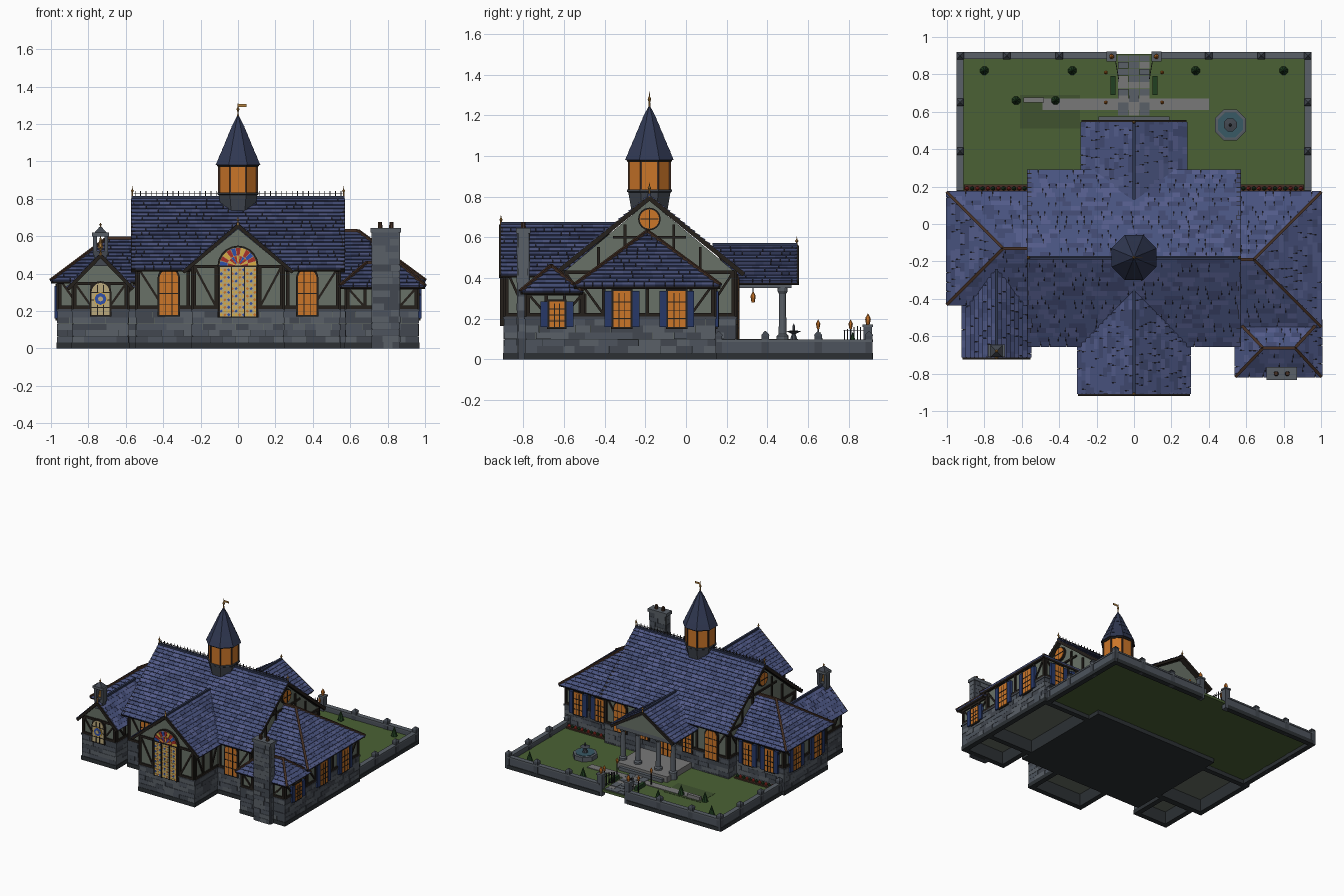
import bpy, bmesh, math, random
from mathutils import Vector as V

if "Cube" in bpy.data.objects:
    bpy.data.objects.remove(bpy.data.objects["Cube"])
random.seed(4)
COL = dict(tile1=(.065, .085, .21), tile2=(.05, .065, .16), tile3=(.085, .105, .25), stone1=(.075, .088, .11), stone2=(.055, .064, .08),
           stone3=(.10, .115, .135), plaster=(.14, .165, .135), wood=(.018, .014, .011), glow=(.6, .18, .022), shutter=(.02, .04, .14),
           grass=(.07, .12, .035), grass2=(.05, .085, .028), hedge=(.015, .05, .015), gold=(.45, .22, .05), iron=(.02, .02, .025),
           base=(.025, .03, .034), red=(.4, .03, .02), blue=(.03, .08, .4), yellow=(.7, .42, .06), cream=(.5, .4, .2),
           paving=(.19, .19, .19), ridge=(.06, .03, .018), water=(.04, .1, .13), spire=(.03, .04, .085))
TILES, STONES, parts = ('tile1', 'tile1', 'tile2', 'tile3'), ('stone1', 'stone2', 'stone3'), {}

def solid(part, a, b, mat):  # closed prism between two rings of points
    bm, slots = parts.setdefault(part, (bmesh.new(), []))
    if mat not in slots:
        slots.append(mat)
    n, va, vb = len(a), [bm.verts.new(p) for p in a], [bm.verts.new(p) for p in b]
    for f in [va, vb[::-1]] + [[va[i], vb[i], vb[(i + 1) % n], va[(i + 1) % n]] for i in range(n)]:
        bm.faces.new(f).material_index = slots.index(mat)
def box(part, x0, x1, y0, y1, z0, z1, mat):
    solid(part, *[[(x0, y0, z), (x1, y0, z), (x1, y1, z), (x0, y1, z)] for z in (z0, z1)], mat)
def beam(part, p, q, w, mat):
    p, q = V(p), V(q)
    d = (q - p).normalized()
    s = (d.cross(V((0, 0, 1))) if abs(d.z) < .95 else V((1, 0, 0))).normalized() * w / 2
    t = d.cross(s).normalized() * w / 2
    solid(part, *[[c + s + t, c - s + t, c - s - t, c + s - t] for c in (p, q)], mat)
def polar(r, i, n, x=0, y=0):
    return x + r * math.cos(i * math.tau / n), y + r * math.sin(i * math.tau / n)
def lathe(part, x, y, prof, n, mat):
    rings = [[(*polar(max(r, .0006), i + .5, n, x, y), z) for i in range(n)] for r, z in prof]
    for a, b in zip(rings, rings[1:]):
        solid(part, a, b, mat)

# wall planes: P(u along wall, z, d outward)
def wall(axis, pos, s):
    return (lambda u, z, d: (u, pos + s * d, z)) if axis == 'y' else (lambda u, z, d: (pos + s * d, u, z))
def panel(part, P, pts, d0, d1, mat):
    solid(part, *[[P(u, z, d) for u, z in pts] for d in (d0, d1)], mat)
def strip(part, P, a, b, w, mat, d=.01):
    a, b = V(a), V(b)
    n = V((a.y - b.y, b.x - a.x)).normalized() * w / 2
    panel(part, P, [a + n, b + n, b - n, a - n], -.005, d, mat)
def stones(P, u0, u1, z0, z1, part='stonework'):
    rows = round((z1 - z0) / .034)
    for i in range(rows):
        u, za, zb = u0, z0 + (z1 - z0) * i / rows, z0 + (z1 - z0) * (i + 1) / rows
        while u < u1 - .001:
            e = u + random.uniform(.05, .11)
            e = u1 if e > u1 - .03 else e
            panel(part, P, [(u, za), (e - .001, za), (e - .001, zb - .001), (u, zb - .001)], -.004, random.uniform(.005, .008), random.choice(STONES))
            u = e
def timber(P, u0, u1, z0, z1, n):
    us = [u0 + .008 + (u1 - u0 - .016) * i / n for i in range(n + 1)]
    for a, b in [((u0, z), (u1, z)) for z in (z0, z1)] + [((u, z0), (u, z1)) for u in us]:
        strip('timber_frame', P, a, b, .017, 'wood')
    for a, b in ((us[1], us[0]), (us[-2], us[-1])):
        strip('timber_frame', P, (a, z0), (b, z1), .012, 'wood', .008)
def arch(u, w, z0, z1):
    return [(u - w / 2, z0), (u + w / 2, z0)] + [polar(w / 2, i, 20, u, z1 - w / 2) for i in range(11)]
def window(P, u, w, z0, z1, arched=False, shutters=False, glass='glow'):
    f = arch if arched else lambda u, w, a, b: [(u - w / 2, a), (u + w / 2, a), (u + w / 2, b), (u - w / 2, b)]
    panel('window_frames', P, f(u, w + .02, z0 - .01, z1 + .01), -.01, .016, 'wood')
    panel('window_glass', P, f(u, w, z0, z1), -.01, .019, glass)
    for k in (-1, 1):
        strip('window_frames', P, (u + k * w / 6, z0), (u + k * w / 6, z1 - .01), .004, 'wood', .022)
        if shutters:
            strip('shutters', P, (u + k * (w / 2 + .026), z0), (u + k * (w / 2 + .026), z1), .034, 'shutter', .02)
    for z in [z0 + (z1 - z0) * k / 4.3 for k in (1, 2, 3)]:
        strip('window_frames', P, (u - w / 2, z), (u + w / 2, z), .004, 'wood', .022)
def body(x0, x1, y0, y1, zt, nx, ny, rim=.03):  # stone base, plaster walls, timber frame
    box('plaster_walls', x0, x1, y0, y1, .1, zt, 'plaster')
    for b in ((x0, x1, y0, y0 + rim), (x0, x1, y1 - rim, y1), (x0, x0 + rim, y0, y1), (x1 - rim, x1, y0, y1)):
        box('foundation', *b, 0, .12, 'base')
    for ax, pos, s, a, b, n in (('y', y0, -1, x0, x1, nx), ('y', y1, 1, x0, x1, nx), ('x', x0, -1, y0, y1, ny), ('x', x1, 1, y0, y1, ny)):
        P = wall(ax, pos, s)
        strip('plinth', P, (a - .009, .016), (b + .009, .016), .032, 'base', .01)
        stones(P, a - .005, b + .005, .032, .2)
        strip('stone_ledge', P, (a - .009, .205), (b + .009, .205), .012, 'stone2', .011)
        timber(P, a, b, .22, zt - .012, n)
def slope(A, B, C, D):  # shingled roof face: A,B eave ends, C,D ridge ends above B,A
    A, B, C, D = [V(p) - V((0, 0, .007)) for p in (A, B, C, D)]
    C = D + (B - A) * .004 if (C - D).length < .001 else C
    e = (B - A).normalized()
    n = e.cross(D - A).normalized()
    n = -n if n.z < 0 else n
    solid('roof_deck', [A, B, C, D], [p - n * .014 for p in (A, B, C, D)], 'wood')
    rows = round(((D - A) - e * (D - A).dot(e)).length / .031)
    for i in range(rows):
        L = [A.lerp(D, (i + k) / rows) for k in (0, 1)]
        lim = [((L[k] - A).dot(e), (B.lerp(C, (i + k) / rows) - A).dot(e)) for k in (0, 1)]
        u, end = min(lim[0][0], lim[1][0]) - random.uniform(0, .04), max(lim[0][1], lim[1][1])
        while u < end:
            v = u + random.uniform(.035, .06)
            c = [[min(max(q, lim[k][0]), lim[k][1]) for q in (u, v - .001)] for k in (0, 1)]
            if max(c[0][1] - c[0][0], c[1][1] - c[1][0]) > .003:
                q = [L[k] + e * (c[k][j] - lim[k][0]) for k, j in ((0, 0), (0, 1), (1, 1), (1, 0))]
                solid('roof_tiles', [p - n * .002 for p in q], [p + n * t for p, t in zip(q, (.01, .01, .003, .003))], random.choice(TILES))
            u = v
def finial(x, y, z, h=.06):
    lathe('finials', x, y, [(.006, z - .01), (.004, z + h * .4), (.009, z + h * .55), (.003, z + h * .7), (0, z + h)], 6, 'gold')
def gable_y(xc, hw, y_open, y_eave, y_ridge, ze, zr):
    for s in (-1, 1):
        e0 = (xc + s * hw, y_open, ze)
        slope(e0, (xc + s * hw, y_eave, ze), (xc, y_ridge, zr), (xc, y_open, zr))
        beam('bargeboards', V(e0) - V((s * .006, 0, .012)), (xc, y_open, zr - .014), .02, 'wood')
    beam('ridge_caps', (xc, y_open, zr - .002), (xc, y_ridge, zr - .002), .016, 'spire')
    finial(xc, y_open, zr - .01, .05)
def hip(x_out, x_end, x_in, y0, y1, ze, zr):
    R, I = (x_end, (y0 + y1) / 2, zr), (x_in, (y0 + y1) / 2, zr)
    for y in (y0, y1):
        slope((x_out, y, ze), (x_in, y, ze), I, R)
        beam('hip_caps', (x_out, y, ze), R, .016, 'ridge')
    slope((x_out, y0, ze), (x_out, y1, ze), R, R)
    beam('hip_caps', R, I, .016, 'ridge')

# main hall: walls, gable ends with round windows, roof and cresting
body(-.54, .54, -.6, .24, .44, 8, 6, .42)
for s in (-1, 1):
    P = wall('x', s * .54, s)
    panel('gable_walls', P, [(-.6, .43), (.24, .43), (-.18, .78)], -.3, 0, 'plaster')
    for k in (-.25, -.12, .12, .25):
        strip('timber_frame', P, (-.18 + k, .44), (-.18 + k, .765 - abs(k) * .85), .014, 'wood')
    strip('timber_frame', P, (-.36, .6), (0, .6), .014, 'wood')
    for r, d, m in ((.056, .016, 'wood'), (.048, .02, 'glow')):
        panel('round_window', P, [polar(r, i, 16, -.18, .69) for i in range(16)], -.01, d, m)
    for a, b in (((-.18, .645), (-.18, .735)), ((-.225, .69), (-.135, .69))):
        strip('round_window', P, a, b, .005, 'wood', .023)
    for y in (-.648, .285):
        beam('bargeboards', (s * .56, y, .416), (s * .56, -.18, .793), .022, 'wood')
    finial(s * .565, -.18, .81)
for y in (-.65, .285):
    slope((-.57, y, .43), (.57, y, .43), (.57, -.18, .81), (-.57, -.18, .81))
beam('ridge_caps', (-.57, -.18, .807), (.57, -.18, .807), .018, 'spire')
beam('ridge_cresting', (-.56, -.18, .827), (.56, -.18, .827), .004, 'iron')
for i in range(39):
    beam('ridge_cresting', (-.55 + i * .02895, -.18, .81), (-.55 + i * .02895, -.18, .842), .004, 'iron')

# front bay, left gable annex, rear porch roof, hipped wings, right annex
for b in ((-.24, .24, -.89, -.58, .45, 4, 3), (-.96, -.53, -.39, .14, .38, 4, 5), (.53, .96, -.52, .14, .38, 4, 6),
          (-.88, -.59, -.69, -.38, .36, 3, 3), (.58, .96, -.785, -.5, .335, 4, 3)):
    body(*b)
for y, a, b, z, top in ((-.89, -.24, .24, .44, .64), (-.69, -.88, -.59, .35, .485)):
    panel('gable_walls', wall('y', y, -1), [(a, z), (b, z), ((a + b) / 2, top)], -.25, 0, 'plaster')
gable_y(0, .298, -.91, -.6, -.34, .42, .67)
gable_y(-.735, .18, -.715, -.4, -.24, .33, .51)
gable_y(0, .28, .545, .25, .13, .385, .565)
hip(-1, -.7, -.53, -.43, .17, .365, .59)
hip(1, .64, .53, -.55, .17, .365, .63)
hip(.545, .69, .775, -.815, -.51, .335, .46)
hip(1, .86, .775, -.815, -.51, .335, .46)

# windows and doors
front, bay, rear, right = wall('y', -.6, -1), wall('y', -.89, -1), wall('y', .24, 1), wall('x', .96, 1)
for s in (-1, 1):
    window(front, s * .37, .1, .18, .425, True)
    window(rear, s * .4, .1, .18, .41, True)
    window(rear, s * .19, .07, .18, .33)
    for x in (.65, .84):
        window(wall('y', .14, 1), s * x, .07, .16, .335, False, True)
for P, u, w, z in ((right, -.315, .085, .335), (right, -.045, .085, .335), (right, -.635, .075, .285),
                   (wall('x', -.96, -1), -.26, .085, .335), (wall('x', -.96, -1), 0, .085, .335)):
    window(P, u, w, .16, z, False, True)
window(rear, 0, .12, .1, .33)
# stained glass: large window with diamond panes and fan, small arched window
panel('window_frames', bay, arch(0, .22, .165, .55), -.01, .016, 'wood')
panel('stained_glass', bay, arch(0, .2, .17, .54), -.01, .018, 'cream')
for i in range(10):
    for j in range(13):
        u, z = -.09 + i * .02, .18 + j * .02
        panel('stained_glass', bay, [(u - .009, z), (u, z - .009), (u + .009, z), (u, z + .009)], .01, .02, ('yellow', 'glow', 'blue', 'yellow')[(i + 2 * j) % 4])
for i in range(11):
    for r0, r1, k in ((.015, .055, 0), (.058, .098, 1)):
        panel('stained_glass', bay, [polar(r, i + t, 22, 0, .44) for r, t in ((r0, 0), (r1, 0), (r1, .9), (r0, .9))], .01, .021,
              ('red', 'yellow', 'red', 'blue')[(i + k) % 4])
for a, b in [((u, .165), (u, .44)) for u in (-.1, -.035, .035, .1)] + [((-.11, .44), (.11, .44))]:
    strip('window_frames', bay, a, b, .007, 'wood', .025)
P = wall('y', -.69, -1)
window(P, -.735, .095, .18, .35, True, False, 'cream')
for r, m in ((.038, 'yellow'), (.032, 'blue'), (.014, 'cream')):
    panel('stained_glass', P, [polar(r, i, 8, -.735, .265) for i in range(8)], .01, .032 - r * .2, m)

# lantern tower with spire and vane
lathe('tower_base', 0, -.18, [(.09, .7), (.112, .82), (.12, .825), (.12, .835)], 8, 'stone2')
lathe('tower_glass', 0, -.18, [(.11, .83), (.11, .98)], 8, 'glow')
for i in range(8):
    x, y = polar(.11, i + .5, 8, 0, -.18)
    beam('tower_posts', (x, y, .83), (x, y, .98), .009, 'ridge')
lathe('tower_posts', 0, -.18, [(.116, .97), (.125, .985)], 8, 'wood')
ring = [(.13, .98), (.113, 1.02), (.094, 1.06), (.076, 1.1), (.058, 1.14), (.038, 1.185), (.006, 1.245)]
for a, b in zip(ring, ring[1:]):
    lathe('tower_roof', 0, -.18, [a, (b[0] - .002, b[1])], 8, 'spire')
finial(0, -.18, 1.23, .09)
box('weather_vane', 0, .045, -.182, -.178, 1.292, 1.306, 'gold')

# chimney and bell turret
for ax, pos, s, a, b in (('y', -.825, -1, .72, .86), ('y', -.775, 1, .72, .86), ('x', .72, -1, -.825, -.775), ('x', .86, 1, -.825, -.775)):
    stones(wall(ax, pos, s), a, b, 0, .62, 'chimney_blocks')
for part, *b in (('chimney', .72, .86, -.825, -.775, 0, .62, 'stone2'), ('chimney', .708, .872, -.835, -.765, .62, .645, 'stone3'),
                 ('bell_turret', -.77, -.7, -.7, -.655, .44, .52, 'stone2'), ('bell_turret', -.775, -.755, -.7, -.655, .5, .6, 'stone1'),
                 ('bell_turret', -.715, -.695, -.7, -.655, .5, .6, 'stone1'), ('bell_turret', -.78, -.69, -.71, -.645, .6, .62, 'stone3')):
    box(part, *b)
for x in (.76, .82):
    lathe('chimney_pots', x, -.8, [(.014, .64), (.011, .675)], 8, 'ridge')
lathe('bell', -.735, -.68, [(.016, .535), (.012, .55), (.008, .575), (.002, .6)], 8, 'gold')
lathe('bell_turret', -.735, -.68, [(.045, .62), (.008, .65)], 4, 'stone2')
finial(-.735, -.68, .645, .03)

# porch, lawn and paths
for part, *b in (('porch_floor', -.22, .22, .24, .55, .05, .1, 'paving'), ('porch_steps', -.19, .19, .55, .575, .05, .08, 'stone3'),
                 ('porch_beams', -.25, .25, .44, .52, .35, .385, 'stone3'), ('porch_beams', -.25, -.22, .24, .5, .35, .385, 'stone3'),
                 ('porch_beams', .22, .25, .24, .5, .35, .385, 'stone3'), ('lawn', -.94, .94, .12, .91, .035, .055, 'grass'),
                 ('lawn_patch', -.61, -.29, .51, .69, .05, .057, 'grass2'), ('bench', -.59, -.48, .65, .675, .055, .085, 'paving'),
                 ('cross_path', -.49, .4, .61, .67, .05, .06, 'paving')):
    box(part, *b)
panel('porch_pediment', wall('y', .52, 1), [(-.24, .38), (.24, .38), (0, .53)], -.02, 0, 'plaster')
for x in (-.22, -.09, .09, .22):
    lathe('porch_columns', x, .475, [(.03, .06), (.03, .115), (.02, .125), (.017, .32), (.026, .335), (.026, .352)], 12, 'stone3')
beam('porch_lantern', (0, .33, .33), (0, .33, .5), .004, 'iron')
lathe('porch_lantern', 0, .33, [(.008, .28), (.013, .31), (.004, .33)], 6, 'glow')
for i in range(27):
    x, y = -.085 + i % 3 * .057, .58 + i // 3 * .036
    box('path_paving', x, x + .055, y, y + .034, .045, random.uniform(.06, .064), random.choice(('paving', 'stone3')))
# boundary wall, gate, lamps and planting, mirrored left and right
for s in (-1, 1):
    for z0, z1, w, m in ((0, .03, .02, 'base'), (.03, .085, .014, 'stone1'), (.085, .097, .019, 'stone3')):
        box('boundary_wall', s * .93 - w, s * .93 + w, .15, .915, z0, z1, m)
        box('boundary_wall', s * .12, s * .93, .9 - w, .9 + w, z0, z1, m)
    for px, py in ((.93, .16), (.93, .39), (.93, .65), (.93, .9), (.68, .9), (.4, .9)):
        box('wall_posts', s * px - .018, s * px + .018, py - .018, py + .018, 0, .115, 'stone2')
        lathe('wall_posts', s * px, py, [(.028, .115), (.026, .122), (.004, .138)], 4, 'stone2')
    for w, z0, z1, m in ((.021, 0, .16, 'stone1'), (.026, .16, .172, 'stone3')):
        box('gate_pillars', s * .12 - w, s * .12 + w, .895 - w, .895 + w, z0, z1, m)
    lathe('gate_lanterns', s * .12, .895, [(.008, .17), (.014, .195), (.012, .205), (0, .225)], 6, 'glow')
    for i in range(7):
        x, y = s * (.1 - i * .003), .875 - i * .016
        beam('iron_gate', (x, y, .065), (x, y, .165 - .005 * abs(i - 2)), .004, 'iron')
    for z in (.08, .14):
        beam('iron_gate', (s * .1, .88, z), (s * .082, .775, z), .004, 'iron')
    for y in (.65, .81):
        beam('path_lamps', (s * .15, y, .05), (s * .15, y, .15), .006, 'iron')
        lathe('path_lamps', s * .15, y, [(.006, .15), (.011, .175), (0, .195)], 6, 'glow')
    box('hedges', s * .1, s * .125, .69, .79, .05, .085, 'hedge')
    box('flower_beds', s * .57, s * .91, .17, .21, .05, .065, 'ridge')
    for i in range(12):
        lathe('flowers', s * (.585 + i * .028), .19, [(.009, .06), (.012, .075), (.003, .087)], 6, ('hedge', 'red')[i % 2])
for x, y in ((-.8, .82), (-.33, .82), (.33, .82), (.8, .82), (-.63, .66), (-.42, .66)):
    lathe('shrubs', x, y, [(.006, .05), (.024, .06), (.016, .09), (0, .135)], 8, 'hedge')
lathe('fountain', .515, .53, [(.09, .05), (.09, .09), (.078, .092)], 8, 'stone3')
lathe('fountain_water', .515, .53, [(.072, .08), (.072, .095)], 8, 'water')
lathe('fountain', .515, .53, [(.022, .09), (.01, .125), (.038, .138), (.006, .143), (.008, .16), (0, .175)], 8, 'stone2')

# turn the collected parts into objects
for name, (bm, slots) in parts.items():
    bmesh.ops.recalc_face_normals(bm, faces=bm.faces)
    me = bpy.data.meshes.new(name)
    bm.to_mesh(me)
    for m in slots:
        mat = bpy.data.materials.get(m) or bpy.data.materials.new(m)
        mat.diffuse_color = (*COL[m], 1)
        mat.use_nodes = True
        mat.node_tree.nodes["Principled BSDF"].inputs["Base Color"].default_value = mat.diffuse_color
        me.materials.append(mat)
    bpy.context.collection.objects.link(bpy.data.objects.new(name, me))
